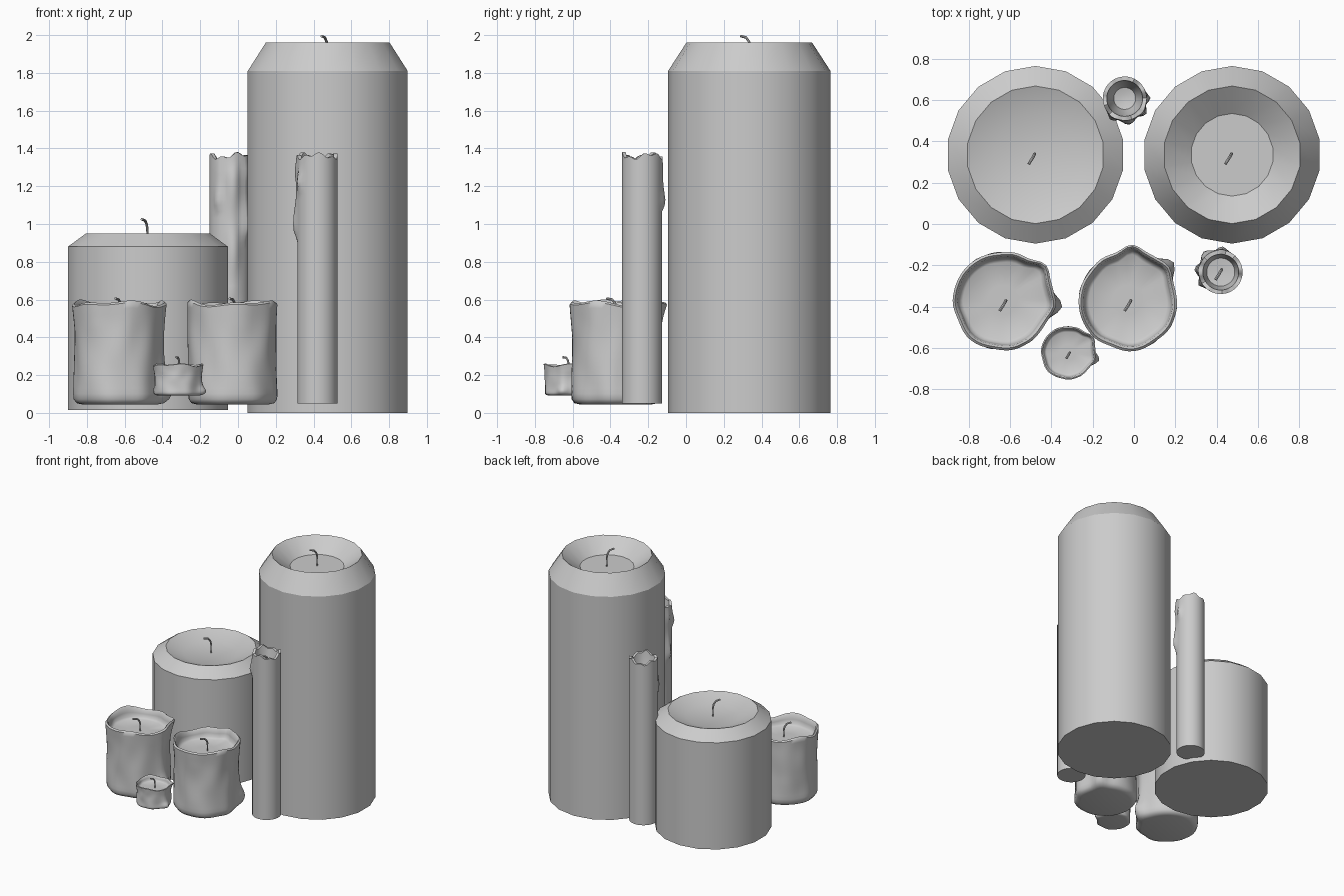
import bpy, bmesh
from math import sin, cos, pi, radians, exp
from mathutils import Vector, noise

if "Cube" in bpy.data.objects:
    bpy.data.objects.remove(bpy.data.objects["Cube"])


def mesh_from_rings(name, rings, loc, smooth):
    """Skin a list of closed rings and cap both ends."""
    bm = bmesh.new()
    vs = [[bm.verts.new(p) for p in ring] for ring in rings]
    n = len(vs[0])
    for a, b in zip(vs, vs[1:]):
        for i in range(n):
            j = (i + 1) % n
            bm.faces.new((a[i], a[j], b[j], b[i]))
    bm.faces.new(vs[0][::-1])
    bm.faces.new(vs[-1])
    me = bpy.data.meshes.new(name)
    bm.to_mesh(me)
    bm.free()
    ob = bpy.data.objects.new(name, me)
    ob.location = loc
    bpy.context.collection.objects.link(ob)
    bpy.ops.object.select_all(action='DESELECT')
    ob.select_set(True)
    bpy.context.view_layer.objects.active = ob
    if smooth:
        bpy.ops.object.shade_smooth_by_angle(angle=radians(smooth))
    return ob


def wick(name, x, y, z0, z1, s=1.0):
    """Bent tube leaning to the front left."""
    h = z1 - z0
    path = [(0, 0, -0.01), (0, 0, 0.55 * h), (-0.003, -0.006, 0.75 * h),
            (-0.012, -0.022, 0.91 * h), (-0.03, -0.05, h - 0.005)]
    rings = []
    for k, p in enumerate(path):
        p = Vector((p[0] * s, p[1] * s, p[2]))
        a = Vector(path[max(k - 1, 0)])
        b = Vector(path[min(k + 1, len(path) - 1)])
        q = (b - a).to_track_quat('Z', 'Y')
        r = 0.007 * (0.6 + 0.4 * s)
        rings.append([p + q @ Vector((r * cos(i * pi / 4), r * sin(i * pi / 4), 0))
                      for i in range(8)])
    mesh_from_rings(name, rings, (x, y, z0), 40)


def pillar(name, x, y, z0, shoulder, top, pool):
    """Large 18-sided candle with bevelled shoulder and sunken top."""
    prof = [(0.43, z0), (0.43, shoulder), (0.333, top), (0.2, pool)]
    rings = [[(r * cos(radians(10 + 20 * i)), r * sin(radians(10 + 20 * i)), z)
              for i in range(18)] for r, z in prof]
    mesh_from_rings(name, rings, (x, y, 0), 21)


def bump(a, centre, width):
    d = (a - centre + pi) % (2 * pi) - pi
    return exp(-(d / width) ** 2)


def melted(name, x, y, R, z0, z1, pool, spin):
    """Stubby candle: lumpy wall, wavy rim, pouring spout, side drip."""
    N, M, H = 56, 18, z1 - z0
    s = R / 0.235

    def wall(a, t):
        lump = noise.noise(Vector((cos(a) * 2, sin(a) * 2, t * 2.5)))
        r = R * (0.975 + 0.045 * lump + 0.03 * (2 * t - 1) ** 2)
        r += s * 0.035 * bump(a, radians(40), 0.22) * t ** 5
        r += s * bump(a, radians(-6), 0.2) * (0.018 + 0.035 * exp(-((t - 0.14) / 0.13) ** 2))
        return r

    def rim(a):
        return s * (0.009 * sin(3 * a) + 0.008 * sin(5 * a + 1) - 0.012)

    def ring(fn):
        out = []
        for i in range(N):
            a = 2 * pi * i / N
            r, z = fn(a)
            out.append((r * cos(a + spin), r * sin(a + spin), z))
        return out

    rings = [ring(lambda a: (wall(a, 0) * 0.8, 0)),
             ring(lambda a: (wall(a, 0) * 0.92, H * 0.012))]
    for k in range(M + 1):
        t = 0.05 + 0.93 * k / M
        rings.append(ring(lambda a: (wall(a, t) * (0.985 if k == 0 else 1), H * t + rim(a) * t ** 4)))
    rings.append(ring(lambda a: (wall(a, 1) - 0.012 * s, H + rim(a))))
    d = H - (pool - z0)
    for inset, f in ((0.022, 0.12), (0.028, 0.5), (0.033, 0.85), (0.05, 1)):
        rings.append(ring(lambda a: (wall(a, 1) - inset * s, H - d * f + rim(a) * (1 - f))))
    rings.append(ring(lambda a: (R * 0.3, H - d)))
    mesh_from_rings(name, rings, (x, y, z0), 50)


def taper(name, x, y, spin, depth, floor):
    """Slim tall candle: one clean side, runs of wax on the other."""
    N, M, z0, H, R = 40, 40, 0.05, 1.31, 0.106

    def run(a, t):
        out = 0
        for c, low, w in ((0, 0.42, 0.3), (0.75, 0.66, 0.22), (-0.75, 0.78, 0.22), (1.4, 0.86, 0.18)):
            if t > low:
                f = min(1, (t - low) / 0.03) * (0.7 + 0.4 * sin(t * 23 + c * 5))
                out = max(out, 0.021 * f * bump(a, c, w))
        return out * (1 if t < 0.93 else max(0.2, (1 - t) / 0.07))

    def rim(a):
        return 0.012 * sin(3 * a + 0.6) + 0.009 * sin(8 * a)

    rings = []

    def ring(fn):
        row = []
        for i in range(N):
            a = 2 * pi * i / N
            r, z = fn(a)
            row.append((r * cos(a + spin), r * sin(a + spin), z))
        rings.append(row)

    for k in range(M + 1):
        t = k / M
        ring(lambda a: (R + run(a, t), H * t + rim(a) * t ** 12))
    ring(lambda a: (R * 0.82, H + rim(a)))
    ring(lambda a: (R * 0.74, H - depth * 0.5))
    ring(lambda a: (R * floor, H - depth))
    ring(lambda a: (R * 0.2, H - depth * 1.05))
    mesh_from_rings(name, rings, (x, y, z0), 45)


# Two large pillars
pillar("tall_pillar", 0.475, 0.335, 0.0, 1.81, 1.96, 1.86)
wick("tall_pillar_wick", 0.472, 0.34, 1.86, 2.0)
pillar("short_pillar", -0.477, 0.335, 0.015, 0.88, 0.95, 0.90)
wick("short_pillar_wick", -0.48, 0.34, 0.90, 1.03)

# Two melted candles and a small one
for label, x, y, R, z0, z1, pool, spin, wz in (
        ("left", -0.635, -0.37, 0.237, 0.045, 0.595, 0.5, 0, 0.61),
        ("middle", -0.03, -0.37, 0.237, 0.045, 0.595, 0.5, radians(46), 0.61),
        ("small", -0.32, -0.622, 0.128, 0.092, 0.262, 0.215, radians(-8), 0.3)):
    melted(label + "_melted_candle", x, y, R, z0, z1, pool, spin)
    s = 1 if R > 0.2 else 0.6
    wick(label + "_melted_wick", x + 0.015 * s, y, pool, wz, s)

# Two slim candles
taper("front_slim_candle", 0.42, -0.233, radians(130), 0.12, 0.64)
wick("front_slim_wick", 0.424, -0.22, 1.235, 1.34)
taper("back_slim_candle", -0.045, 0.608, radians(-80), 0.16, 0.5)
